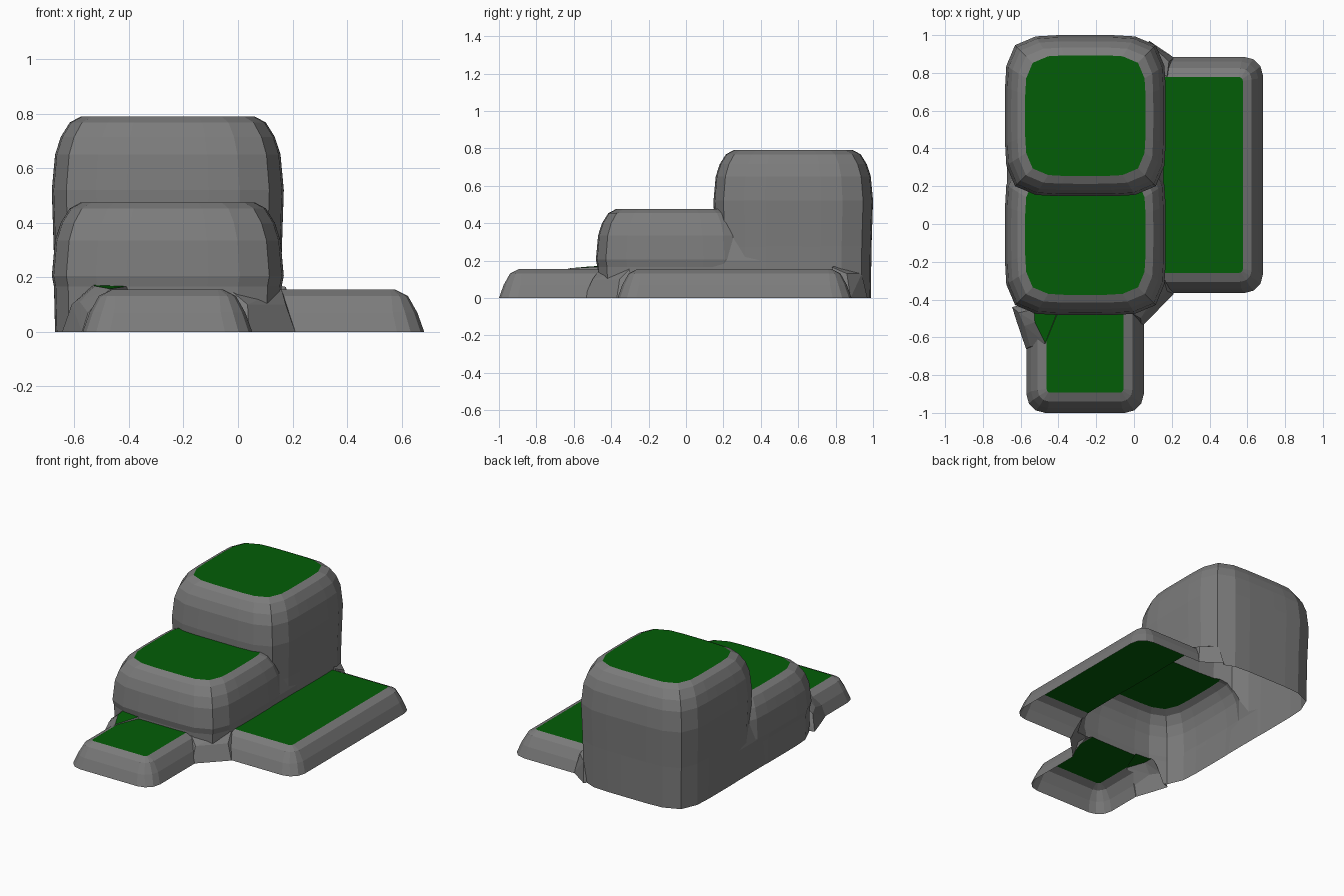
import bpy, bmesh, math

if "Cube" in bpy.data.objects:
    bpy.data.objects.remove(bpy.data.objects["Cube"])

rock_mat = bpy.data.materials.new("rock")
rock_mat.diffuse_color = (0.2, 0.2, 0.2, 1)
rock_mat.use_nodes = True
rock_mat.node_tree.nodes["Principled BSDF"].inputs["Base Color"].default_value = rock_mat.diffuse_color
grass_mat = bpy.data.materials.new("grass")
grass_mat.diffuse_color = (0.001, 0.11, 0.002, 1)
grass_mat.use_nodes = True
grass_mat.node_tree.nodes["Principled BSDF"].inputs["Base Color"].default_value = grass_mat.diffuse_color


def squircle(x0, x1, y0, y1, p, n=28):
    cx, cy, hx, hy = (x0 + x1) / 2, (y0 + y1) / 2, (x1 - x0) / 2, (y1 - y0) / 2
    pts = []
    for i in range(n):
        t = 2 * math.pi * (i + 0.5) / n
        c, s = math.cos(t), math.sin(t)
        r = (abs(c) ** p + abs(s) ** p) ** (-1 / p)
        pts.append((cx + hx * r * c, cy + hy * r * s))
    return pts


def round_rect(x0, x1, y0, y1, r, seg=3):
    pts = []
    corners = [(x1 - r, y1 - r), (x0 + r, y1 - r), (x0 + r, y0 + r), (x1 - r, y0 + r)]
    for k, (cx, cy) in enumerate(corners):
        for i in range(seg + 1):
            t = math.pi / 2 * (k + i / seg)
            pts.append((cx + r * math.cos(t), cy + r * math.sin(t)))
    return pts


def finish(bm, name):
    bmesh.ops.recalc_face_normals(bm, faces=bm.faces)
    me = bpy.data.meshes.new(name)
    bm.to_mesh(me)
    bm.free()
    me.materials.append(rock_mat)
    me.materials.append(grass_mat)
    ob = bpy.data.objects.new(name, me)
    bpy.context.collection.objects.link(ob)
    return ob


def loft(name, rings):
    """Closed solid through (z, outline) rings; the top cap is grass."""
    bm = bmesh.new()
    loops = [[bm.verts.new((x, y, z)) for x, y in pts] for z, pts in rings]
    n = len(loops[0])
    for a, b in zip(loops, loops[1:]):
        for i in range(n):
            bm.faces.new((a[i], a[(i + 1) % n], b[(i + 1) % n], b[i]))
    bm.faces.new(loops[0])
    bm.faces.new(loops[-1]).material_index = 1
    return finish(bm, name)


def hull(name, pts, grass_top=False):
    bm = bmesh.new()
    for p in pts:
        bm.verts.new(p)
    bmesh.ops.convex_hull(bm, input=bm.verts)
    bm.normal_update()
    for f in bm.faces:
        if grass_top and f.normal.z > 0.9:
            f.material_index = 1
    return finish(bm, name)


def tall_tier(name, y0, y1, h):
    prof = [(0, 0.012), (h * 0.35, 0.008), (h - 0.27, 0.0), (h - 0.14, 0.012),
            (h - 0.075, 0.033), (h - 0.022, 0.066), (h, 0.107)]
    x0, x1 = -0.683, 0.168
    return loft(name, [(z, squircle(x0 + d, x1 - d, y0 + d, y1 - d, 5.2)) for z, d in prof])


def low_tier(name, x0, x1, y0, y1):
    prof = [(0, 0, 0.1), (0.07, 0.025, 0.09), (0.132, 0.06, 0.06), (0.155, 0.107, 0.02)]
    return loft(name, [(z, round_rect(x0 + d, x1 - d, y0 + d, y1 - d, r)) for z, d, r in prof])


# main terraces
rock = tall_tier("rock_terraces", 0.147, 1.0, 0.79)
parts = [
    tall_tier("middle_tier", -0.482, 0.37, 0.475),
    low_tier("side_tier", -0.32, 0.683, -0.366, 0.885),
    low_tier("front_tier", -0.57, 0.052, -1.0, -0.1),
]
# straight foundation wall joining the two tall tiers
parts.append(hull("foundation", [(x, y, z) for x, z in
             ((-0.669, 0), (0.154, 0), (-0.672, 0.2), (0.157, 0.2), (-0.63, 0.38), (0.115, 0.38))
             for y in (-0.2, 0.74)]))
# sloped skirts in the inner corners
parts += [
    hull("front_right_skirt", [(0.04, -0.545, 0), (0.21, -0.37, 0), (0.21, -0.3, 0), (0.0, -0.5, 0),
                               (0.035, -0.5, 0.1), (0.175, -0.355, 0.1), (0.16, -0.3, 0.155),
                               (-0.03, -0.46, 0.155), (-0.1, -0.3, 0)]),
    hull("back_right_skirt", [(0.08, 0.97, 0), (0.213, 0.88, 0), (0.205, 0.82, 0), (0.0, 0.85, 0),
                              (0.1, 0.94, 0.13), (0.185, 0.86, 0.13), (0.175, 0.78, 0.165),
                              (0.05, 0.85, 0.19)]),
    hull("front_left_skirt", [(-0.645, -0.44, 0), (-0.572, -0.66, 0), (-0.62, -0.52, 0),
                              (-0.3, -0.35, 0), (-0.45, -0.7, 0), (-0.61, -0.47, 0.1),
                              (-0.55, -0.65, 0.07), (-0.58, -0.54, 0.11), (-0.53, -0.45, 0.172),
                              (-0.525, -0.52, 0.168), (-0.47, -0.63, 0.158),
                              (-0.4, -0.45, 0.168)], True),
]

# fuse everything into one rock
for p in parts:
    m = rock.modifiers.new("join", 'BOOLEAN')
    m.operation, m.solver, m.object = 'UNION', 'EXACT', p
    dg = bpy.context.evaluated_depsgraph_get()
    fused = bpy.data.meshes.new_from_object(rock.evaluated_get(dg))
    rock.modifiers.clear()
    rock.data = fused
    bpy.data.objects.remove(p)


def keep_faces(ob, test):
    bm = bmesh.new()
    bm.from_mesh(ob.data)
    bmesh.ops.delete(bm, geom=[f for f in bm.faces if not test(f)], context='FACES')
    bm.to_mesh(ob.data)
    bm.free()


# grass tops become their own object; the underside stays open
grass = bpy.data.objects.new("grass_tops", rock.data.copy())
bpy.context.collection.objects.link(grass)
keep_faces(grass, lambda f: f.material_index == 1)
keep_faces(rock, lambda f: f.material_index == 0 and f.calc_center_median().z > 0.001)
for ob, mat in ((rock, rock_mat), (grass, grass_mat)):
    ob.data.materials.clear()
    ob.data.materials.append(mat)
    for f in ob.data.polygons:
        f.material_index = 0
